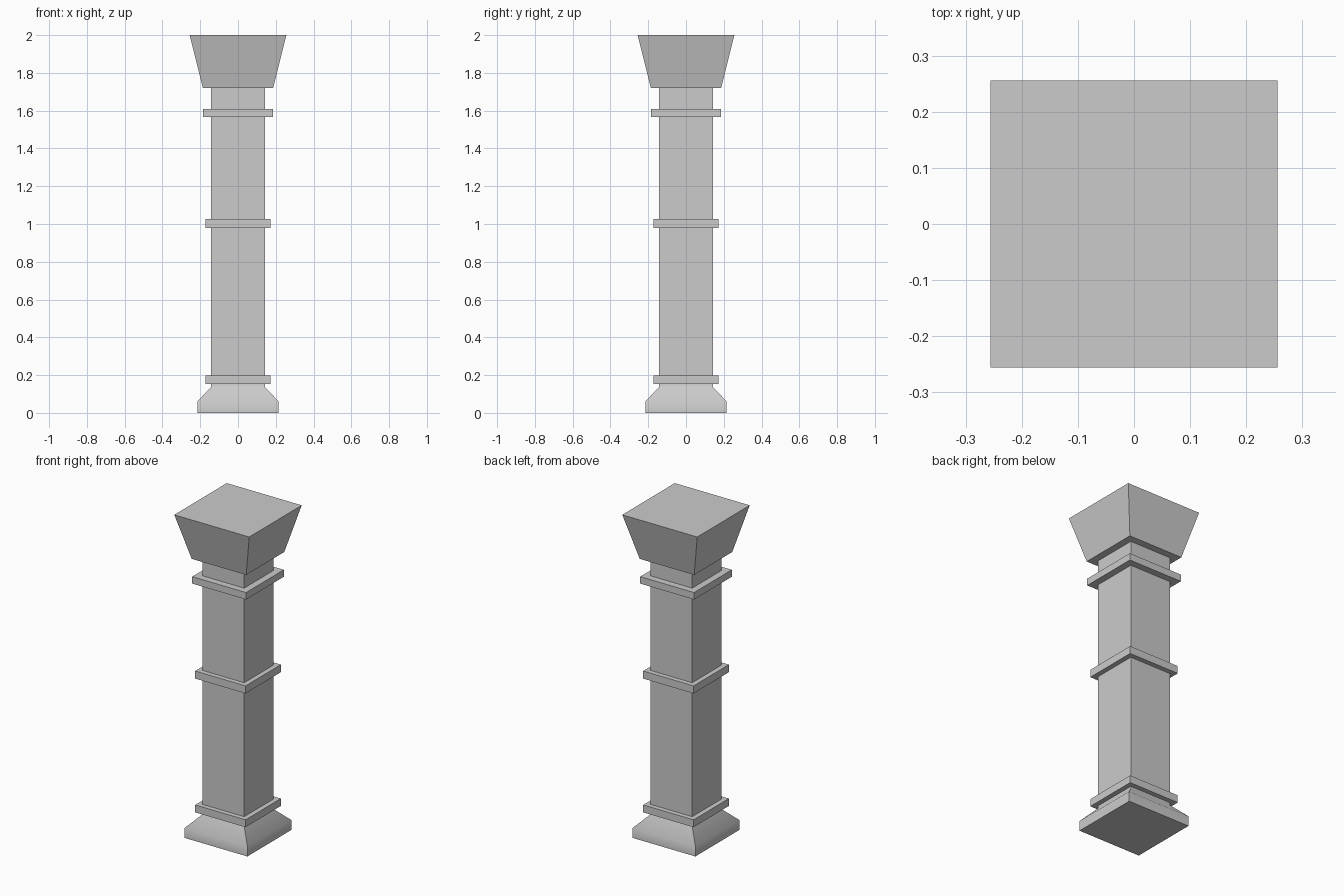
import bpy, bmesh, math

if "Cube" in bpy.data.objects:
    bpy.data.objects.remove(bpy.data.objects["Cube"])


def square_loft(name, levels, smooth_angle=None):
    """Stack of square sections given as (half width, z), capped at both ends."""
    bm = bmesh.new()
    rings = [[bm.verts.new((sx * h, sy * h, z))
              for sx, sy in ((-1, -1), (1, -1), (1, 1), (-1, 1))]
             for h, z in levels]
    for low, high in zip(rings, rings[1:]):
        for i in range(4):
            j = (i + 1) % 4
            bm.faces.new((low[i], low[j], high[j], high[i]))
    bm.faces.new(rings[0][::-1])
    bm.faces.new(rings[-1])
    mesh = bpy.data.meshes.new(name)
    bm.to_mesh(mesh)
    bm.free()
    obj = bpy.data.objects.new(name, mesh)
    bpy.context.collection.objects.link(obj)
    if smooth_angle:
        bpy.ops.object.select_all(action='DESELECT')
        obj.select_set(True)
        bpy.context.view_layer.objects.active = obj
        bpy.ops.object.shade_smooth_by_angle(angle=math.radians(smooth_angle))
    return obj


# Base: plinth softening into a sloped shoulder and neck
square_loft("base", [(0.214, 0), (0.214, 0.062), (0.142, 0.138), (0.142, 0.155)], 50)

# Shaft
square_loft("shaft", [(0.142, 0.155), (0.142, 1.72)])

# Square bands around the shaft
for name, half, z0, z1 in (("lower_band", 0.172, 0.153, 0.199),
                           ("middle_band", 0.172, 0.979, 1.026),
                           ("upper_band", 0.184, 1.567, 1.61)):
    square_loft(name, [(half, z0), (half, z1)])

# Flared capital
square_loft("capital", [(0.186, 1.72), (0.256, 2.0)])
